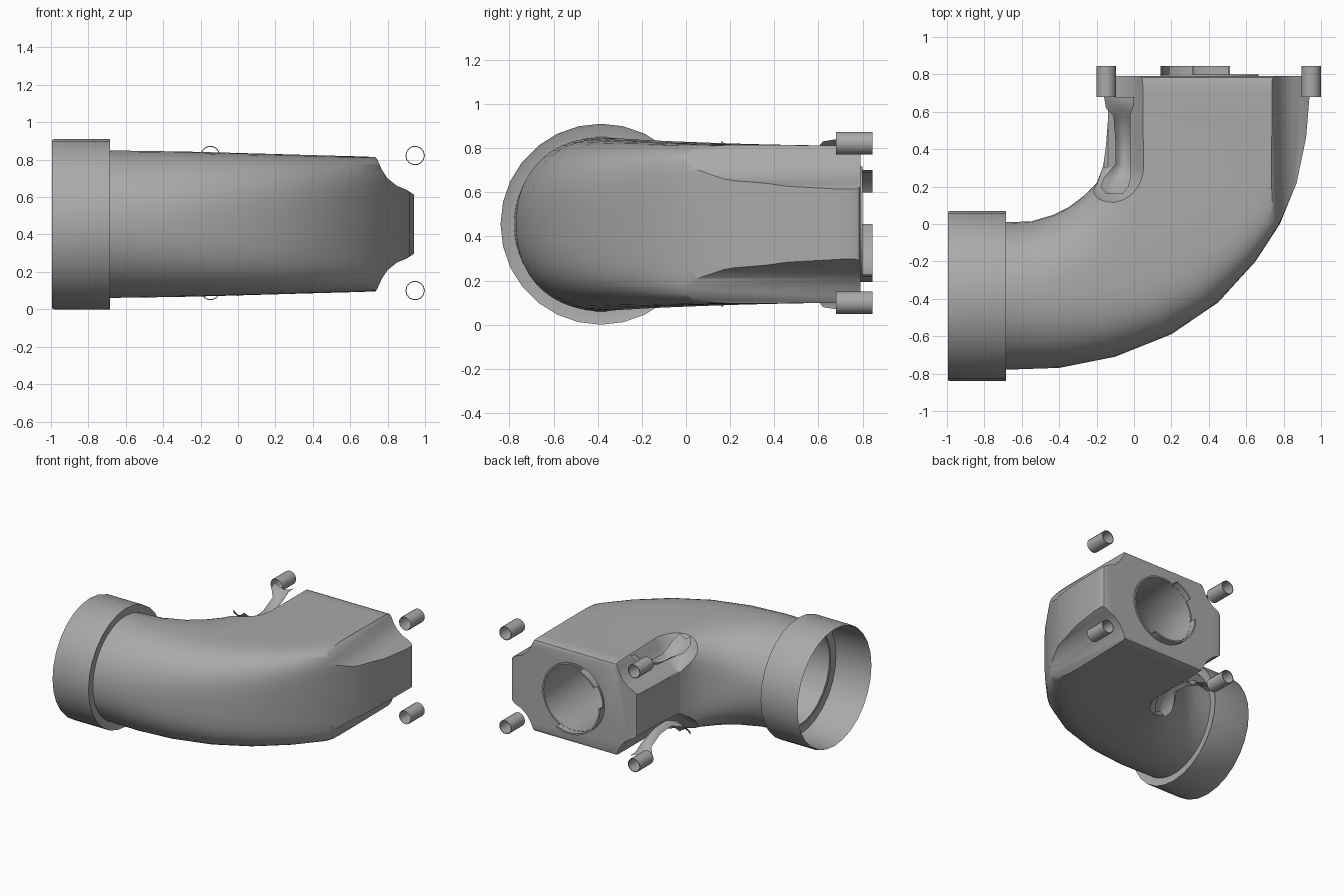
import bpy, bmesh, math
from mathutils import Vector

if "Cube" in bpy.data.objects:
    bpy.data.objects.remove(bpy.data.objects["Cube"])

MID_Z = 0.455
grey = bpy.data.materials.new("plain grey")
grey.use_nodes = True
grey.diffuse_color = (0.4, 0.4, 0.4, 1)
grey.node_tree.nodes["Principled BSDF"].inputs["Base Color"].default_value = (0.4, 0.4, 0.4, 1)


def loft(name, rings, closed=True, caps=True):
    """Skin a list of point rings into a mesh object."""
    bm = bmesh.new()
    rows = [[bm.verts.new(p) for p in ring] for ring in rings]
    n = len(rows[0])
    for a, b in zip(rows, rows[1:]):
        for i in range(n if closed else n - 1):
            j = (i + 1) % n
            bm.faces.new((a[i], a[j], b[j], b[i]))
    if caps:
        bm.faces.new(rows[0])
        bm.faces.new(rows[-1])
    bmesh.ops.recalc_face_normals(bm, faces=bm.faces)
    mesh = bpy.data.meshes.new(name)
    bm.to_mesh(mesh)
    bm.free()
    mesh.materials.append(grey)
    ob = bpy.data.objects.new(name, mesh)
    bpy.context.collection.objects.link(ob)
    return ob


def activate(ob):
    bpy.ops.object.select_all(action="DESELECT")
    ob.select_set(True)
    bpy.context.view_layer.objects.active = ob


def smooth(ob, degrees=35):
    activate(ob)
    bpy.ops.object.shade_smooth_by_angle(angle=math.radians(degrees))


def cut(ob, cutter):
    cutter.hide_render = True
    activate(ob)
    mod = ob.modifiers.new("cut", "BOOLEAN")
    mod.operation, mod.object, mod.solver = "DIFFERENCE", cutter, "EXACT"
    bpy.ops.object.modifier_apply(modifier=mod.name)
    bpy.data.objects.remove(cutter)


def section(inner, outer, half_z, power, count=48):
    """Superellipse standing on the line from the inner to the outer bend."""
    a, b = Vector((*inner, MID_Z)), Vector((*outer, MID_Z))
    centre, half = (a + b) / 2, (b - a) / 2
    ring = []
    for i in range(count):
        t = 2 * math.pi * (i + 0.5) / count
        c, s = math.cos(t), math.sin(t)
        u = math.copysign(abs(c) ** (2 / power), c)
        v = math.copysign(abs(s) ** (2 / power), s)
        ring.append(centre + half * u + Vector((0, 0, half_z * v)))
    return ring


# Elbow body: inner bend, outer bend, half height, squareness
stations = [
    ((-0.69, 0.01), (-0.69, -0.78), 0.395, 2),
    ((-0.55, 0.015), (-0.4, -0.77), 0.392, 2.2),
    ((-0.43, 0.05), (-0.1, -0.71), 0.388, 2.6),
    ((-0.35, 0.09), (0.2, -0.59), 0.382, 3.2),
    ((-0.27, 0.15), (0.45, -0.42), 0.376, 4),
    ((-0.2, 0.22), (0.65, -0.2), 0.37, 5.5),
    ((-0.165, 0.31), (0.78, 0), 0.365, 8),
    ((-0.15, 0.42), (0.87, 0.22), 0.361, 10),
    ((-0.14, 0.55), (0.92, 0.46), 0.358, 12),
    ((-0.135, 0.7), (0.94, 0.7), 0.356, 14),
    ((-0.135, 0.765), (0.94, 0.765), 0.355, 14),
    ((-0.128, 0.783), (0.933, 0.783), 0.348, 14),
    ((-0.11, 0.79), (0.915, 0.79), 0.33, 14),
]
body = loft("elbow_body", [section(*s) for s in stations])

# Stepped corners on the outer side, and screw pockets on the inner side
step = [(0.725, 0.83), (0.745, 0.80), (0.77, 0.745), (0.80, 0.70), (0.85, 0.66),
        (0.90, 0.64), (0.945, 0.61), (1.1, 0.6), (1.1, 1), (0.725, 1)]
pocket = [(0.61, 0.01), (0.64, 0.05), (0.66, 0.09), (0.70, 0.135),
          (0.745, 0.165), (0.80, 0.19), (0.83, 0.21), (1, 0.21)]
for side in (1, -1):
    def flip(z):
        return MID_Z + side * (z - MID_Z)
    cut(body, loft("step_cutter", [[(x, y, flip(z)) for x, z in step] for y in (-0.2, 1)]))
    layers = []
    for z, r in pocket:
        arc = [math.pi * (1 + i / 16) for i in range(17)]
        plan = [(-0.15 + r * math.cos(t), 0.31 + r * math.sin(t)) for t in arc]
        plan += [(-0.15 + r, 1), (-0.15 - r, 1)]
        layers.append([(x, y, flip(z)) for x, y in plan])
    cut(body, loft("pocket_cutter", layers))

# Soften the rim of the end face
activate(body)

# Bore through the elbow, narrowing towards the round opening
bore = []
for i, (a, b, h, p) in enumerate(stations[:10]):
    c = (Vector(a) + Vector(b)) / 2
    d = (Vector(b) - Vector(a)).normalized() * (0.38 - 0.13 * i / 9)
    bore.append(section(c - d, c + d, d.length, 2, 32))
bore.insert(0, [p + Vector((-0.1, 0, 0)) for p in bore[0]])
bore.append([p + Vector((0, 0.2, 0)) for p in bore[-1]])
cut(body, loft("bore_cutter", bore))
smooth(body)


def lathe(name, profile, centre, axis, sides, start=0, sweep=360):
    """Turn (along, radius) pairs around an x or y axis."""
    full = sweep == 360
    rings = []
    for along, r in profile:
        ring = []
        for i in range(sides if full else sides + 1):
            t = math.radians(start + sweep * i / sides)
            u, z = r * math.cos(t), centre[1] + r * math.sin(t)
            ring.append((along, centre[0] + u, z) if axis == "x" else (centre[0] + u, along, z))
        rings.append(ring)
    ob = loft(name, rings, closed=full, caps=False)
    smooth(ob)
    return ob


# Socket ring at the open end
lathe("socket_ring", [(-0.69, 0.375), (-0.69, 0.445), (-0.685, 0.455), (-0.98, 0.455),
                      (-0.995, 0.45), (-0.98, 0.445), (-0.70, 0.44), (-0.70, 0.375)],
      (-0.385, MID_Z), "x", 28)

# Broken collar around the round opening
for start, sweep, height in ((0, 360, 0.80), (180, 115, 0.845), (110, 35, 0.845)):
    lathe("opening_collar", [(0.76, 0.25), (height, 0.25), (height, 0.262), (0.76, 0.262)],
          (0.4025, MID_Z), "y", 28, start, sweep)

# Four hollow screw sleeves
for x in (-0.148, 0.947):
    for z in (0.822, 0.10):
        lathe("screw_sleeve", [(0.68, 0.052), (0.845, 0.052), (0.845, 0.047), (0.68, 0.047)],
              (x, z), "y", 14)

# Curved liners lying in the screw pockets: y, left x, right x, height
liner = [(0.68, -0.16, 0, 0.84), (0.62, -0.15, -0.005, 0.83), (0.58, -0.11, -0.02, 0.78),
         (0.45, -0.1, -0.02, 0.73), (0.32, -0.1, -0.02, 0.72), (0.25, -0.16, -0.015, 0.74),
         (0.2, -0.18, -0.03, 0.79), (0.16, -0.15, -0.06, 0.835)]
for side in (1, -1):
    rows = []
    for y, x0, x1, z in liner:
        rows.append([(x0 + (x1 - x0) * k / 4, y,
                      MID_Z + side * (z - MID_Z - 0.03 * math.sin(math.pi * k / 4)))
                     for k in range(5)])
    smooth(loft("pocket_liner", rows, closed=False, caps=False), 60)
